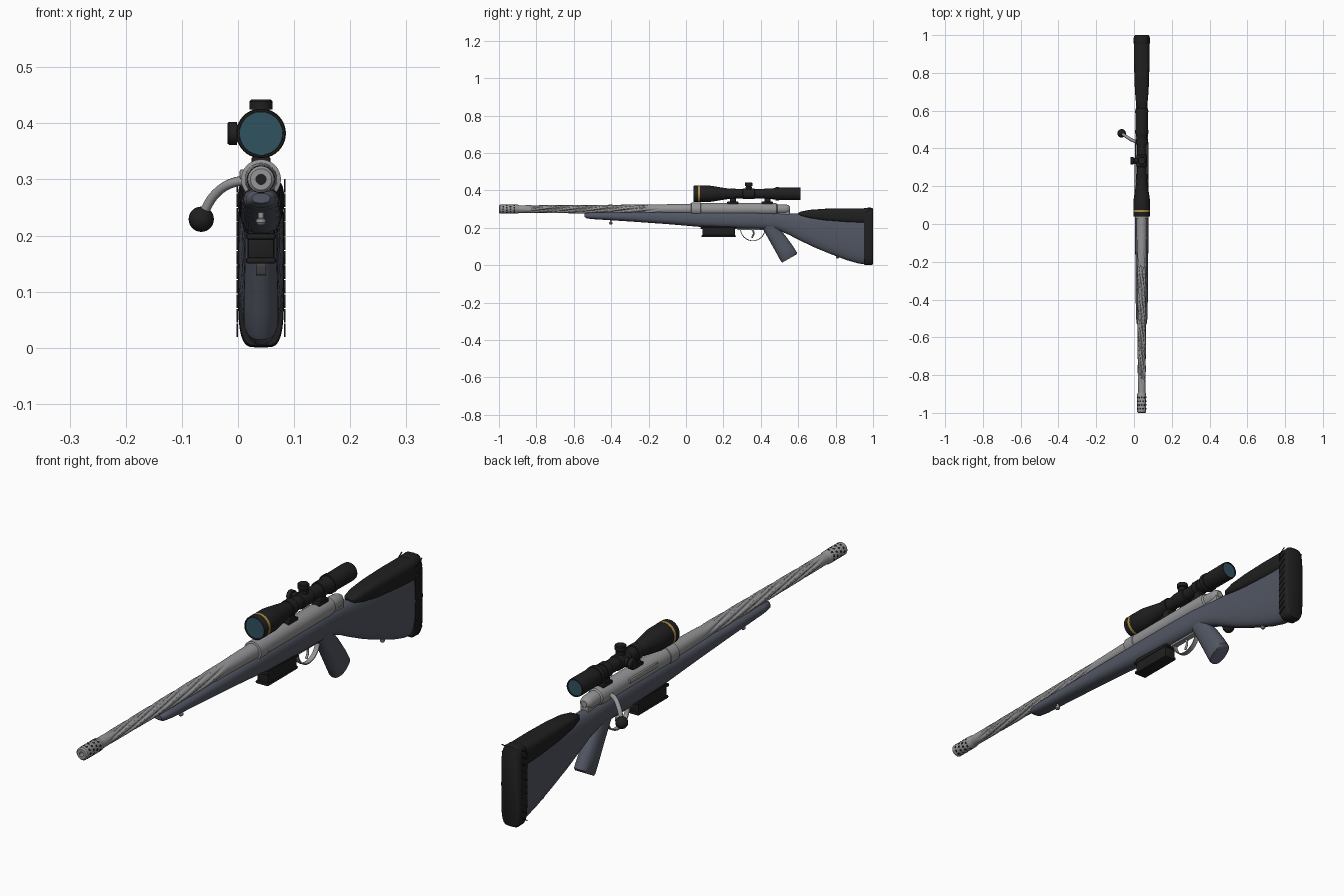
import bpy, bmesh, math
from mathutils import Vector, Matrix

if "Cube" in bpy.data.objects:
    bpy.data.objects.remove(bpy.data.objects["Cube"])

CX, BZ, SZ = 0.041, 0.30, 0.382      # centre plane, bore height, scope height


def mat(name, *c):
    m = bpy.data.materials.new(name)
    m.diffuse_color = (*c, 1)
    m.use_nodes = True
    m.node_tree.nodes["Principled BSDF"].inputs["Base Color"].default_value = m.diffuse_color
    return m


STOCK = mat("stock_grey", 0.085, 0.095, 0.125)
BLACK = mat("black", 0.014, 0.014, 0.015)
STEEL = mat("steel", 0.30, 0.30, 0.31)
GLASS = mat("glass", 0.03, 0.085, 0.115)
GOLD = mat("gold", 0.42, 0.27, 0.06)


def finish(name, bm, m, angle=35):
    bmesh.ops.recalc_face_normals(bm, faces=bm.faces)
    me = bpy.data.meshes.new(name)
    bm.to_mesh(me)
    bm.free()
    me.shade_smooth()
    me.set_sharp_from_angle(angle=math.radians(angle))
    me.materials.append(m)
    ob = bpy.data.objects.new(name, me)
    bpy.context.collection.objects.link(ob)
    return ob


def skin(name, rings, m, closed=False, angle=35):
    """Bridge a list of equal point rings; cap the ends or close the loop."""
    bm = bmesh.new()
    vs = [[bm.verts.new(p) for p in r] for r in rings]
    n = len(vs[0])
    for a, b in zip(vs, vs[1:] + (vs[:1] if closed else [])):
        for i in range(n):
            bm.faces.new((a[i], a[(i + 1) % n], b[(i + 1) % n], b[i]))
    if not closed:
        bm.faces.new(vs[0])
        bm.faces.new(vs[-1])
    return finish(name, bm, m, angle)


def lathe(name, prof, m, origin, axis="Y", n=40, closed=False):
    """Turn (distance, radius) pairs around an axis."""
    rings = []
    for d, r in prof:
        ring = []
        for i in range(n):
            t = math.tau * i / n
            c, s = r * math.cos(t), r * math.sin(t)
            p = {"X": (d, c, s), "Y": (c, d, s), "Z": (c, s, d)}[axis]
            ring.append(Vector(p) + Vector(origin))
        rings.append(ring)
    return skin(name, rings, m, closed)


def loft(name, secs, m, power=2.4, n=32, angle=40):
    """Superellipse sections: (y0, z0) and (y1, z1) ends plus half width."""
    rings = []
    for y0, z0, y1, z1, w in secs:
        ring = []
        for i in range(n):
            t = math.tau * i / n
            c, s = [math.copysign(abs(v) ** (2 / power), v) for v in (math.cos(t), math.sin(t))]
            ring.append((CX + w * s, (y0 + y1) / 2 + c * (y1 - y0) / 2, (z0 + z1) / 2 + c * (z1 - z0) / 2))
        rings.append(ring)
    return skin(name, rings, m, angle=angle)


def box(name, x, y, z, m, bevel=0.004):
    bm = bmesh.new()
    bmesh.ops.create_cube(bm, size=1)
    for v in bm.verts:
        v.co = [(a + b) / 2 + k * (b - a) for k, (a, b) in zip(v.co, (x, y, z))]
    if bevel:
        bmesh.ops.bevel(bm, geom=bm.edges[:], offset=bevel, segments=2, affect="EDGES", profile=0.5)
    return finish(name, bm, m)


def tube(name, pts, r, m):
    cu = bpy.data.curves.new(name, "CURVE")
    cu.dimensions = "3D"
    cu.bevel_depth, cu.bevel_resolution, cu.use_fill_caps = r, 4, True
    sp = cu.splines.new("BEZIER")
    sp.bezier_points.add(len(pts) - 1)
    for b, p in zip(sp.bezier_points, pts):
        b.co = p
        b.handle_left_type = b.handle_right_type = "AUTO"
    cu.materials.append(m)
    ob = bpy.data.objects.new(name, cu)
    bpy.context.collection.objects.link(ob)


def straight(rows):
    return [(y, a, y, b, w) for y, a, b, w in rows]


# stock: fore-end through butt
loft("stock", straight([
    (-.542, .258, .275, .016), (-.53, .25, .281, .026), (-.49, .246, .283, .031), (-.3, .234, .285, .033),
    (-.1, .220, .287, .035), (.1, .203, .289, .036), (.3, .196, .289, .036), (.42, .193, .287, .035),
    (.49, .188, .281, .032), (.55, .163, .277, .030), (.61, .132, .275, .030), (.69, .094, .275, .032),
    (.77, .061, .280, .034), (.86, .027, .285, .036), (.92, .010, .287, .038), (.953, .005, .288, .039)]), STOCK, 2.5)

# pistol grip
loft("pistol_grip", [
    (.385, .225, .50, .235, .029), (.412, .193, .495, .200, .029), (.447, .130, .530, .160, .029),
    (.485, .062, .570, .105, .031), (.507, .022, .594, .067, .031), (.514, .014, .589, .057, .027)], STOCK, 2.3)

# cheek rest
loft("cheek_rest", straight([
    (.60, .272, .280, .012), (.615, .262, .287, .024), (.66, .250, .296, .033), (.74, .236, .302, .038),
    (.85, .226, .304, .041), (.955, .218, .304, .041)]), BLACK, 3.2)

# recoil pad with slanted side ribs
loft("recoil_pad", straight([
    (.952, .004, .305, .040), (.958, .001, .307, .0415), (.988, .000, .308, .0415),
    (.997, .003, .305, .039), (1.0, .008, .300, .035)]), BLACK, 4.5)
for side in (-1, 1):
    x = CX + side * .0425
    for i in range(11):
        z = .018 + i * .0258
        rib = box(f"pad_rib_{i}", (-.0013, .0013), (-.019, .019), (-.0016, .0016), BLACK, 0)
        rib.matrix_world = Matrix.Translation((x, .972, z + .013)) @ Matrix.Rotation(.6, 4, "X")

# fluted barrel with spiral grooves
rings = []
Y0, Y1, N = -.90, .035, 72
for k in range(121):
    y = Y0 + (Y1 - Y0) * k / 120
    base = .0205 + .0045 * min(1, (y + .9) / .75) + max(0, y + .15) * .022
    fade = max(0, min(1, (y + .86) / .05, (-.13 - y) / .1))
    ring = []
    for i in range(N):
        t = math.tau * i / N
        groove = max(0, math.cos(6 * (t - 7.2 * y))) ** .7
        r = base - .0055 * fade * groove
        ring.append((CX + r * math.cos(t), y, BZ + r * math.sin(t)))
    rings.append(ring)
skin("fluted_barrel", rings, STEEL)

# muzzle brake with ports
lathe("muzzle_brake", [
    (-.93, .009), (-1.0, .009), (-1.0, .019), (-.995, .0238), (-.90, .0238), (-.893, .0205), (-.885, .0205),
    (-.885, .009)], STEEL, (CX, 0, BZ), closed=True)
lathe("bore", [(-.94, .0095), (-.93, .0095)], BLACK, (CX, 0, BZ))
bm = bmesh.new()
for row in range(4):
    for i in range(10):
        t = math.tau * (i + .5 * (row % 2)) / 10
        d = Vector((math.cos(t), 0, math.sin(t)))
        M = Matrix.Translation(Vector((CX, -.978 + row * .02, BZ)) + d * .0225) @ d.to_track_quat("Z", "Y").to_matrix().to_4x4()
        bmesh.ops.create_cone(bm, cap_ends=True, segments=12, radius1=.0048, radius2=.0048, depth=.0034, matrix=M)
finish("brake_ports", bm, BLACK)

# receiver and bolt
lathe("receiver", [
    (.028, .029), (.03, .0355), (.078, .0355), (.08, .0335), (.47, .0335), (.485, .031), (.49, .026),
    (.535, .025), (.55, .020), (.556, .012)], STEEL, (CX, 0, BZ))
box("ejection_port", (.003, .012), (.16, .33), (.300, .318), STEEL, .003)
box("bolt_tang", (CX - .017, CX + .017), (.44, .555), (.268, .295), STEEL)
tube("bolt_handle", [(.020, .435, .297), (-.006, .442, .295), (-.040, .462, .274), (-.064, .478, .236)], .0085, STEEL)
bm = bmesh.new()
bmesh.ops.create_uvsphere(bm, u_segments=24, v_segments=16, radius=.0225, matrix=Matrix.Translation((-.0655, .48, .229)))
finish("bolt_knob", bm, BLACK)

# magazine
box("magazine", (CX - .024, CX + .024), (.088, .262), (.155, .215), BLACK, .005)
box("magazine_floor", (CX - .0265, CX + .0265), (.083, .266), (.150, .161), BLACK)
box("magazine_collar", (CX - .0265, CX + .0265), (.078, .272), (.193, .204), BLACK)

# trigger and guard
rings = []
for k in range(25):
    t = math.pi * k / 24
    c, s = math.cos(t), math.sin(t)
    rings.append([(CX + x, .357 - (.064 + d) * c, .197 - (.064 + d) * s)
                  for x, d in ((-.009, 0), (.009, 0), (.009, .004), (-.009, .004))])
skin("trigger_guard", rings, STEEL)
box("guard_plate", (CX - .012, CX + .012), (.275, .43), (.188, .199), STEEL)
tube("trigger", [(CX, .350, .198), (CX, .362, .172), (CX, .352, .147)], .0045, STEEL)

# sling studs
for name, y, z in (("front_stud", -.402, .219), ("rear_stud", .81, .037)):
    lathe(name, [(0, .006), (.004, .009), (.010, .009), (.012, .005), (.035, .005)], STEEL, (CX, y, z), "Z", 16)

# scope body, lenses, accent ring
lathe("scope_body", [
    (.05, .039), (.04, .039), (.04, .0425), (.044, .0438), (.125, .0438), (.145, .041), (.235, .0265),
    (.25, .0245), (.435, .0245), (.475, .031), (.49, .0335), (.60, .0345), (.612, .033), (.612, .029),
    (.604, .029)], BLACK, (CX, 0, SZ))
lathe("front_lens", [(.043, .0385), (.052, .0385)], GLASS, (CX, 0, SZ))
lathe("rear_lens", [(.603, .029), (.609, .029)], GLASS, (CX, 0, SZ))
lathe("accent_ring", [(.064, .040), (.064, .0444), (.075, .0444), (.075, .040)], GOLD, (CX, 0, SZ), closed=True)
lathe("zoom_ring", [(.478, .030), (.478, .036), (.497, .036), (.497, .030)], BLACK, (CX, 0, SZ), closed=True)

# turrets
KNOB = [(.0, .017), (.036, .017), (.038, .014), (.042, .014), (.043, .0205), (.057, .0205), (.060, .018)]
lathe("turret_housing", [(-.033, .024), (-.03, .028), (.03, .028), (.033, .024)], BLACK, (CX, .335, SZ))
lathe("top_turret", KNOB, BLACK, (CX, .335, SZ), "Z", 28)
lathe("side_turret", [(-d, r) for d, r in KNOB], BLACK, (CX, .335, SZ), "X", 28)

# scope mounts
for i, y in enumerate((.25, .435)):
    lathe(f"mount_ring_{i}", [(-.014, .024), (-.014, .0295), (.014, .0295), (.014, .024)], BLACK, (CX, y, SZ), closed=True)
    box(f"mount_foot_{i}", (CX - .015, CX + .015), (y - .016, y + .016), (.325, .362), BLACK, .003)
    box(f"mount_base_{i}", (CX - .017, CX + .017), (y - .030, y + .030), (.322, .340), BLACK, .003)
